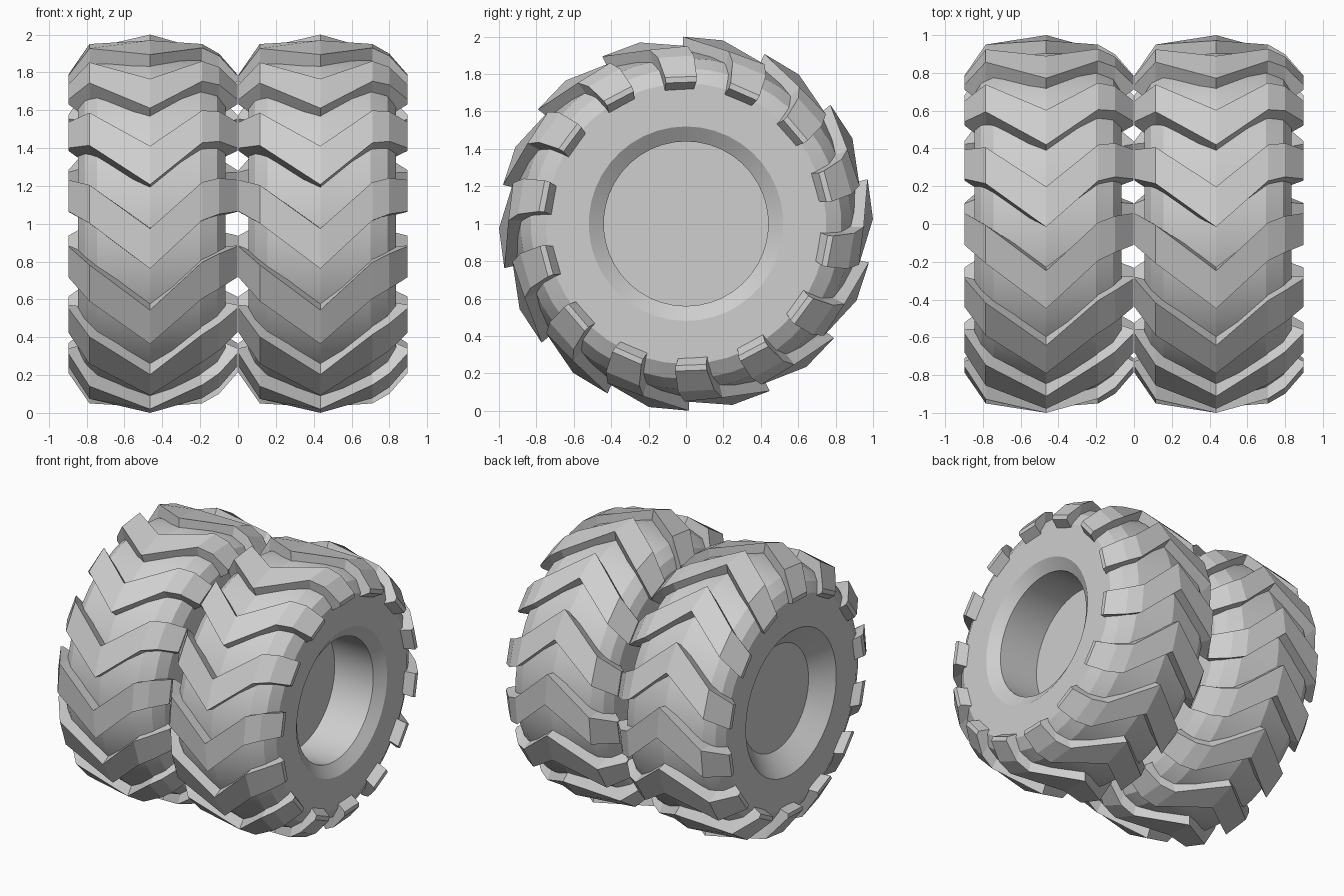
import bpy, bmesh, math
from mathutils import Matrix, Vector

cube = bpy.data.objects.get("Cube")
if cube:
    bpy.data.objects.remove(cube, do_unlink=True)

GREY = (0.62, 0.62, 0.62, 1)
rubber = bpy.data.materials.new("light_grey")
rubber.use_nodes = True
rubber.diffuse_color = GREY
rubber.node_tree.nodes["Principled BSDF"].inputs["Base Color"].default_value = GREY

LUGS = 14
STEP = 2 * math.pi / LUGS
LEAD = math.radians(90.9)      # angle of the first lug tip
WIDTH = math.radians(12.3)     # arc covered by one lug

# Wheel cross-section from one hub floor to the other: (across, radius)
BODY = [(-0.27, 0), (-0.27, 0.38), (-0.395, 0.52), (-0.395, 0.75), (-0.36, 0.82),
        (-0.295, 0.875), (-0.015, 0.93), (0.25, 0.885), (0.34, 0.83), (0.385, 0.75),
        (0.385, 0.52), (0.33, 0.44), (0.02, 0.44), (0.02, 0)]

# Lug stations: (across, outer radius, inner radius, lag behind the tip in degrees)
LUG = [(-0.447, 0.79, 0.76, 18.5), (-0.335, 0.95, 0.70, 13.9), (-0.015, 1.0, 0.85, 0),
       (0.26, 0.95, 0.80, 14.8), (0.35, 0.90, 0.70, 17), (0.447, 0.79, 0.76, 18.5)]


def polar(x, r, a):
    return Vector((x, r * math.cos(a), r * math.sin(a)))


def finish(bm, name, x, smooth=None):
    bmesh.ops.recalc_face_normals(bm, faces=bm.faces)
    mesh = bpy.data.meshes.new(name)
    bm.to_mesh(mesh)
    bm.free()
    mesh.materials.append(rubber)
    obj = bpy.data.objects.new(name, mesh)
    obj.location = (x, 0, 1)
    bpy.context.collection.objects.link(obj)
    if smooth:
        bpy.ops.object.select_all(action='DESELECT')
        obj.select_set(True)
        bpy.context.view_layer.objects.active = obj
        bpy.ops.object.shade_smooth_by_angle(angle=math.radians(smooth))
    return obj


def tyre_body(name, x):
    bm = bmesh.new()
    verts = [bm.verts.new((px, 0, r)) for px, r in BODY]
    edges = [bm.edges.new(pair) for pair in zip(verts, verts[1:])]
    bmesh.ops.spin(bm, geom=verts + edges, cent=(0, 0, 0), axis=(1, 0, 0),
                   angle=2 * math.pi, steps=42, use_merge=False)
    bmesh.ops.remove_doubles(bm, verts=bm.verts, dist=0.0005)
    return finish(bm, name, x, 12)


def tread_lugs(name, x):
    bm = bmesh.new()
    for i in range(LUGS):
        rings = []
        for px, outer, inner, lag in LUG:
            a = LEAD + i * STEP - math.radians(lag)
            b = a - WIDTH
            rings.append([bm.verts.new(polar(px, r, t)) for r, t in
                          ((outer, a), (outer, b), (inner, b), (inner, a))])
        # side walls between neighbouring stations, then the two ends
        for p, q in zip(rings, rings[1:]):
            for k in range(4):
                n = (k + 1) % 4
                bm.faces.new((p[k], p[n], q[n], q[k]))
        bm.faces.new(rings[0])
        bm.faces.new(rings[-1])
    return finish(bm, name, x)


for side, x in (("right", -0.45), ("left", 0.45)):
    tyre_body(side + "_wheel_body", x)
    tread_lugs(side + "_tread_lugs", x)
